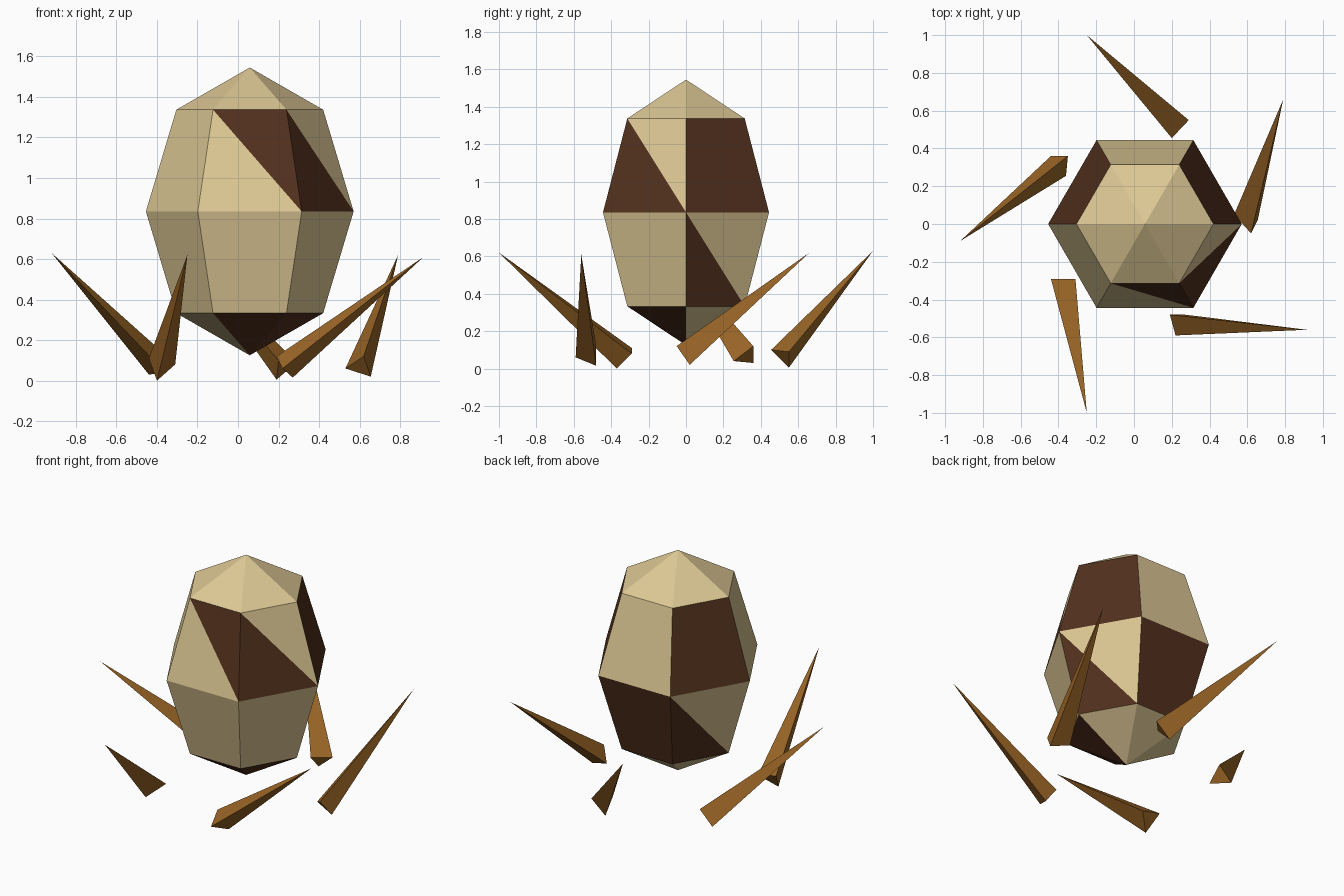
import bpy
from math import sin, cos, pi
from mathutils import Vector

if "Cube" in bpy.data.objects:
    bpy.data.objects.remove(bpy.data.objects["Cube"])


def material(name, color):
    m = bpy.data.materials.new(name)
    m.diffuse_color = (*color, 1)
    m.use_nodes = True
    m.node_tree.nodes["Principled BSDF"].inputs["Base Color"].default_value = m.diffuse_color
    return m


TAN = material("tan_shell", (0.73, 0.58, 0.30))
DARK = material("dark_patch", (0.084, 0.030, 0.012))
STRAW = material("straw", (0.33, 0.133, 0.02))


def add_object(name, verts, faces, mats, indices=None):
    mesh = bpy.data.meshes.new(name)
    mesh.from_pydata(verts, [], faces)
    for m in mats:
        mesh.materials.append(m)
    for p, i in zip(mesh.polygons, indices or [0] * len(faces)):
        p.material_index = i
    ob = bpy.data.objects.new(name, mesh)
    bpy.context.collection.objects.link(ob)
    return ob


# Egg: six-sided, four-band ellipsoid with dark patches
SIDES, RADIUS, HALF_HEIGHT = 6, 0.5125, 0.71
CENTER = Vector((0.058, 0, 0.835))
verts = [CENTER + Vector((0, 0, HALF_HEIGHT))]
for ring in (1, 2, 3):
    t = pi * ring / 4
    for s in range(SIDES):
        a = 2 * pi * s / SIDES
        verts.append(CENTER + Vector((RADIUS * sin(t) * cos(a),
                                      RADIUS * sin(t) * sin(a),
                                      HALF_HEIGHT * cos(t))))
verts.append(CENTER - Vector((0, 0, HALF_HEIGHT)))
bottom = len(verts) - 1

# Patch layout per sector: 1 = dark; pairs are (upper-right, lower-left) triangles
bands = [["11", "00", "11", "00", "10", "01"],
         ["01", "11", "01", "00", "00", "00"]]
bottom_cap = "000011"

faces, colors = [], []
for s in range(SIDES):
    n = (s + 1) % SIDES
    faces.append((0, 1 + s, 1 + n))
    colors.append(0)
    for b, band in enumerate(bands):
        up, low = 1 + b * SIDES, 1 + (b + 1) * SIDES
        upper_color, lower_color = map(int, band[s])
        if upper_color == lower_color:
            faces.append((up + s, low + s, low + n, up + n))
            colors.append(upper_color)
        else:
            faces += [(up + s, low + n, up + n), (up + s, low + s, low + n)]
            colors += [upper_color, lower_color]
    low = 1 + 2 * SIDES
    faces.append((low + s, bottom, low + n))
    colors.append(int(bottom_cap[s]))
add_object("egg", verts, faces, [TAN, DARK], colors)

# Nest straws: three-sided spikes (tip, then base triangle)
straws = {
    "front_straw": [(-0.25, -1.0, 0.62), (-0.44, -0.29, 0.11), (-0.31, -0.29, 0.08), (-0.40, -0.37, 0.0)],
    "front_right_straw": [(0.915, -0.56, 0.61), (0.22, -0.59, 0.06), (0.27, -0.48, 0.015), (0.19, -0.48, 0.12)],
    "right_straw": [(0.79, 0.66, 0.62), (0.53, 0.05, 0.06), (0.655, 0.02, 0.02), (0.62, -0.05, 0.12)],
    "back_straw": [(-0.25, 1.0, 0.63), (0.20, 0.455, 0.10), (0.29, 0.55, 0.09), (0.19, 0.55, 0.005)],
    "left_straw": [(-0.92, -0.09, 0.63), (-0.36, 0.255, 0.04), (-0.44, 0.36, 0.03), (-0.35, 0.36, 0.12)],
}
for name, points in straws.items():
    tip, a, b, c = map(Vector, points)
    # Keep the winding outward
    if (b - a).cross(c - a).dot(tip - a) > 0:
        b, c = c, b
    add_object(name, [tip, a, b, c],
               [(1, 2, 3), (0, 2, 1), (0, 3, 2), (0, 1, 3)], [STRAW])
